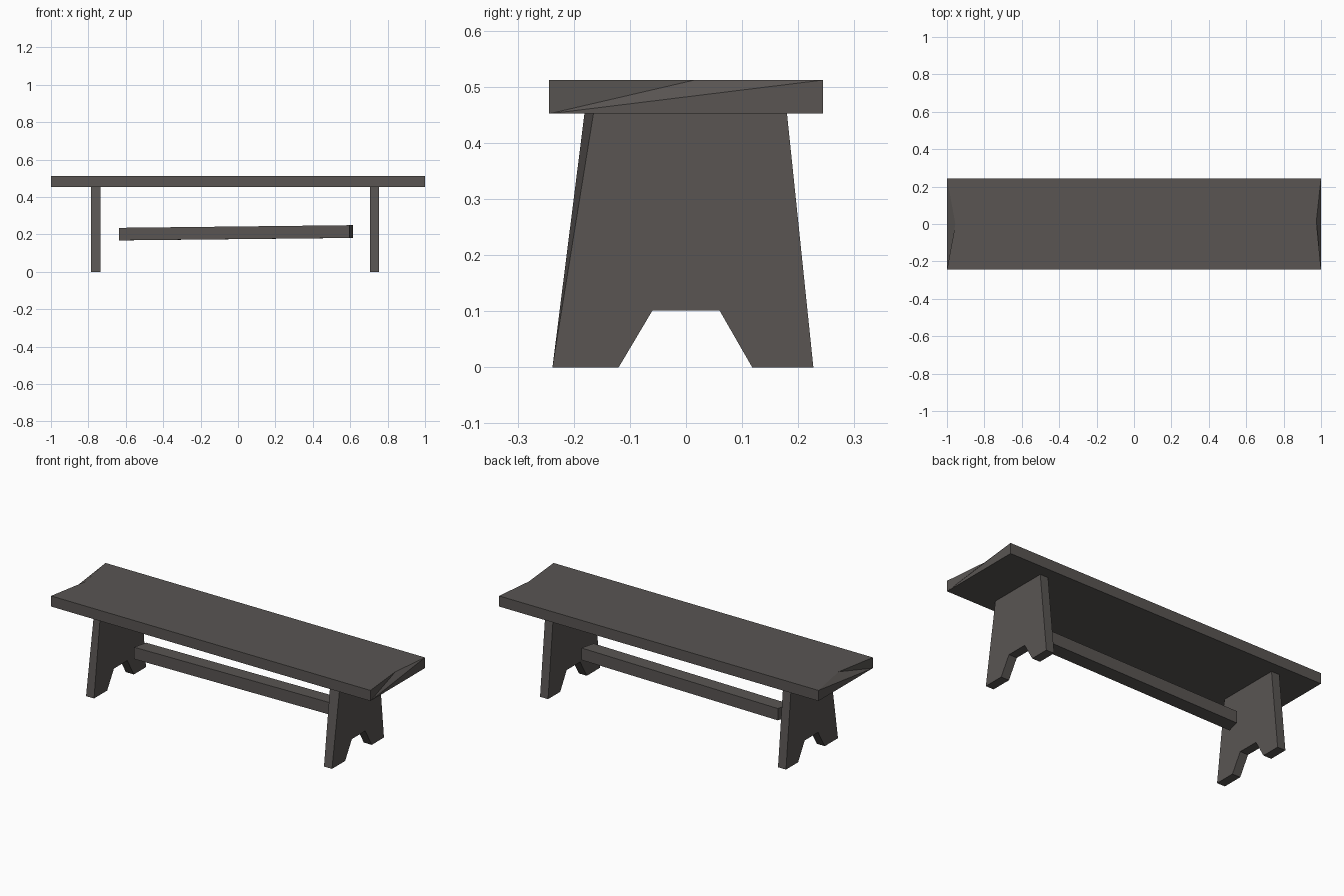
import bpy, bmesh

if "Cube" in bpy.data.objects:
    bpy.data.objects.remove(bpy.data.objects["Cube"])

wood = bpy.data.materials.new("dark weathered wood")
wood.diffuse_color = (0.10, 0.091, 0.086, 1)
wood.use_nodes = True
wood.node_tree.nodes["Principled BSDF"].inputs["Base Color"].default_value = wood.diffuse_color


def make(name, verts, faces):
    """Build a flat-shaded object from points and face loops."""
    bm = bmesh.new()
    vs = [bm.verts.new(v) for v in verts]
    for f in faces:
        bm.faces.new([vs[i] for i in f])
    bmesh.ops.recalc_face_normals(bm, faces=bm.faces)
    mesh = bpy.data.meshes.new(name)
    bm.to_mesh(mesh)
    bm.free()
    mesh.materials.append(wood)
    obj = bpy.data.objects.new(name, mesh)
    bpy.context.collection.objects.link(obj)
    return obj


def bridge(name, ring_a, ring_b, caps=True):
    """Join two matching rings of points into a closed solid."""
    n = len(ring_a)
    faces = [(i, (i + 1) % n, n + (i + 1) % n, n + i) for i in range(n)]
    faces += [tuple(range(n)), tuple(range(n, 2 * n))]
    return make(name, ring_a + ring_b, faces)


# Seat: plank with a chipped notch in the top edge of each end
F, B, Z0, Z1 = -0.244, 0.244, 0.452, 0.512
seat_verts = [
    (-1, F, Z0), (-1, B, Z0), (-1, B, Z1), (-0.955, 0.0, Z1), (-1, F, Z1),
    (1, F, Z0), (1, B, Z0), (1, B, Z1), (0.975, 0.015, Z1), (1, F, Z1),
]
seat_faces = [(0, 5, 6, 1), (0, 4, 9, 5), (1, 6, 7, 2), (4, 3, 2, 7, 8, 9)]
for k in (0, 5):
    seat_faces += [(k, k + i, k + i + 1) for i in (1, 2, 3)]
make("seat", seat_verts, seat_faces)

# Legs: tapered boards with a cut-out between the feet
profile = [(-0.238, 0), (-0.12, 0), (-0.06, 0.101), (0.06, 0.101),
           (0.118, 0), (0.227, 0), (0.18, 0.452), (-0.181, 0.452)]
outer = profile[:-1] + [(-0.165, 0.452)]  # one slightly worn top corner
for name, x_in, x_out in (("left_leg", -0.735, -0.785), ("right_leg", 0.705, 0.755)):
    bridge(name, [(x_in, y, z) for y, z in profile],
           [(x_out, y, z) for y, z in outer])

# Stretcher: slightly tilted rail with skewed ends, between the legs
Y0, Y1 = -0.023, 0.057


def rail_end(x, low, high):
    return [(x, Y0, low), (x + 0.02, Y1, low), (x + 0.02, Y1, high), (x, Y0, high)]


bridge("stretcher", rail_end(-0.635, 0.168, 0.235), rail_end(0.595, 0.181, 0.249))
